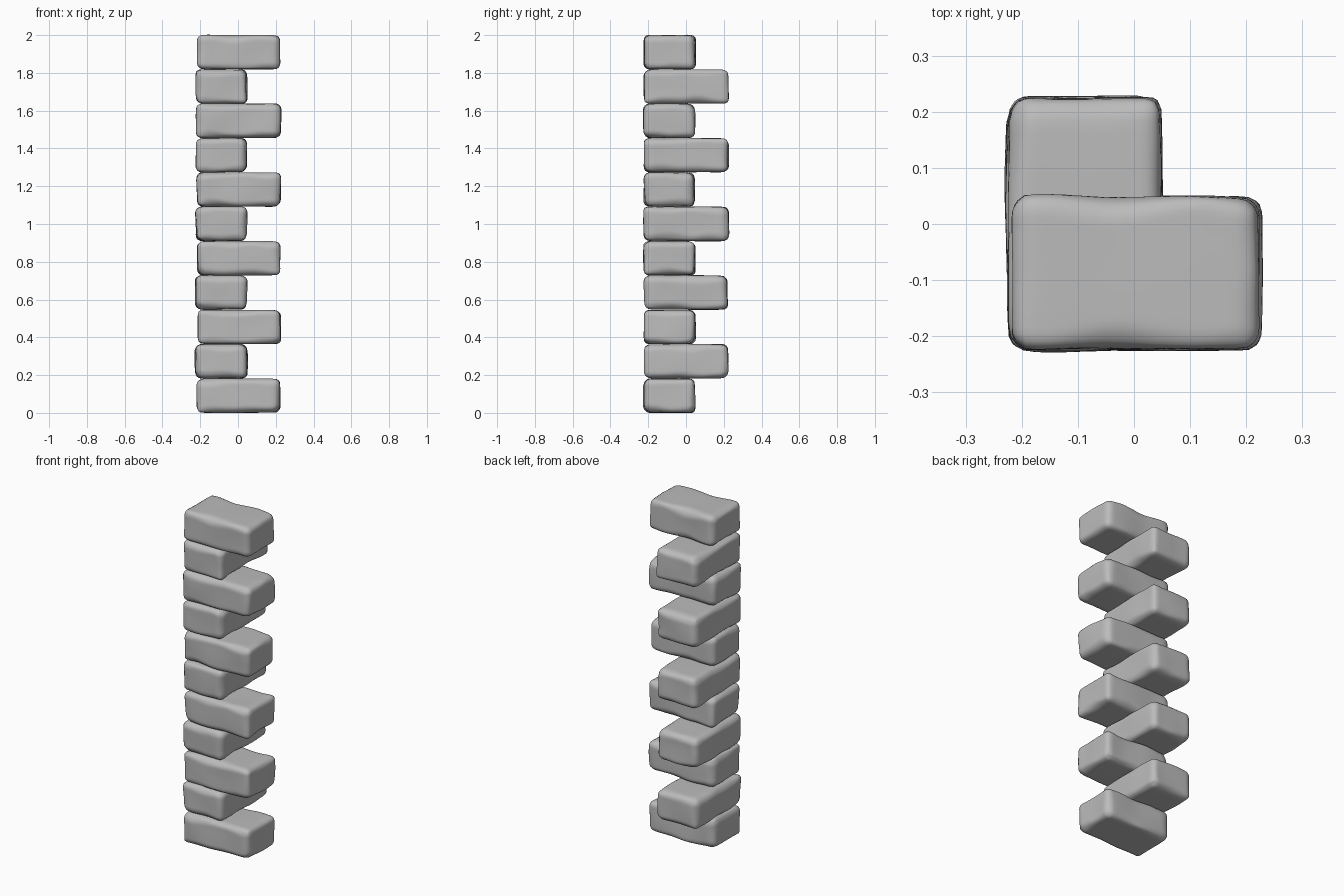
import bpy, bmesh
from mathutils import Vector, noise

cube = bpy.data.objects.get("Cube")
if cube:
    bpy.data.objects.remove(cube, do_unlink=True)

stone = bpy.data.materials.new("grey_stone")
stone.use_nodes = True
GREY = (0.5, 0.5, 0.5, 1)
stone.diffuse_color = GREY
stone.node_tree.nodes["Principled BSDF"].inputs["Base Color"].default_value = GREY

COUNT = 11
STEP = 2 / COUNT
LONG, SHORT = 0.448, 0.27
CORNER = -0.223      # shared outer corner of the stack


def worn_block(name, low, high, seed):
    """Box with worn edges of varying radius and gently uneven faces."""
    centre, half = (low + high) / 2, (high - low) / 2
    shift = Vector((seed * 3.7, seed * 1.9, seed * 5.3))
    bm = bmesh.new()
    bmesh.ops.create_cube(bm, size=2)
    bmesh.ops.subdivide_edges(bm, edges=bm.edges[:], cuts=20, use_grid_fill=True)
    for v in bm.verts:
        p = Vector([c * h for c, h in zip(v.co, half)])
        # Edge radius follows a slow noise, so some corners are chipped more
        radius = 0.036 + 0.022 * noise.noise(p * 7 + shift)
        core = Vector([max(-h + radius, min(h - radius, c)) for c, h in zip(p, half)])
        out = (p - core).normalized()
        p = core + out * radius
        # Low swells and hollows, weaker on the bedding faces
        swell = noise.noise(p * 5 - shift) * 0.008
        p += Vector((out.x, out.y, out.z * 0.4)) * swell
        v.co = p + centre
    mesh = bpy.data.meshes.new(name)
    bm.to_mesh(mesh)
    bm.free()
    mesh.materials.append(stone)
    mesh.shade_smooth()
    obj = bpy.data.objects.new(name, mesh)
    bpy.context.collection.objects.link(obj)


# Corner blocks turn a quarter with each course
for i in range(COUNT):
    along_x = i % 2 == 0
    size_x, size_y = (LONG, SHORT) if along_x else (SHORT, LONG)
    nudge = 0.004 * noise.noise(Vector((i * 1.3, 0.5, 0.2)))
    low = Vector((CORNER + (0.006 if along_x else 0) + nudge, CORNER, i * STEP + 0.001))
    high = Vector((CORNER + size_x, CORNER + size_y + nudge, (i + 1) * STEP))
    name = ("wide_block_" if along_x else "deep_block_") + str(i + 1)
    worn_block(name, low, high, i + 1)
